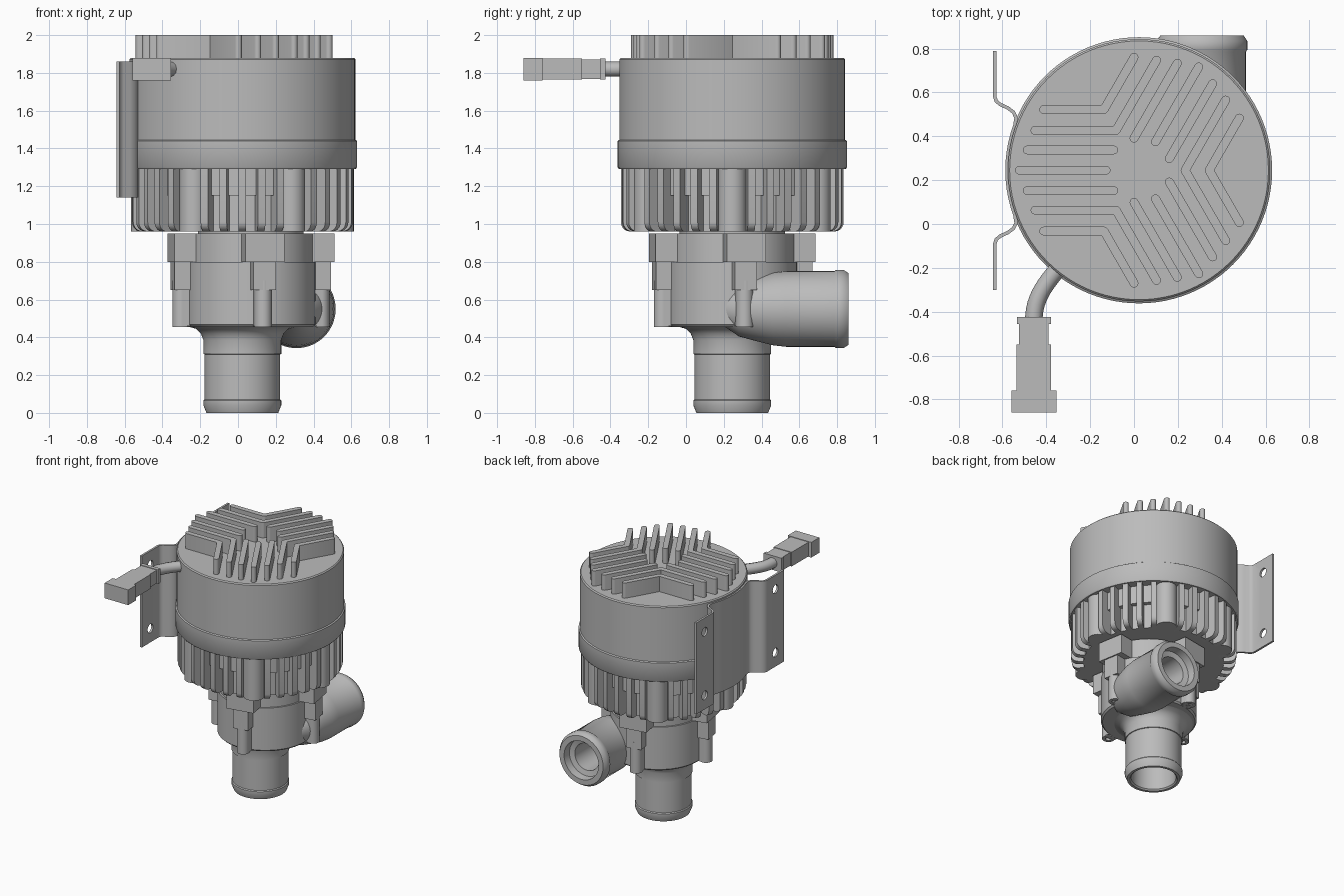
import bpy, bmesh
from math import sin, cos, pi, radians, atan2, hypot
from mathutils import Matrix, Vector

if "Cube" in bpy.data.objects:
    bpy.data.objects.remove(bpy.data.objects["Cube"], do_unlink=True)

grey = bpy.data.materials.new("Plain grey")
grey.use_nodes = True
GREY = (0.5, 0.5, 0.5, 1)
grey.diffuse_color = GREY
grey.node_tree.nodes["Principled BSDF"].inputs["Base Color"].default_value = GREY

AXIS = Vector((0.023, 0.245, 0))    # motor axis
PUMP = Vector((0.068, 0.245, 0))    # pump chamber axis


def finish(name, bm, place=None):
    bmesh.ops.remove_doubles(bm, verts=bm.verts, dist=1e-5)
    bmesh.ops.recalc_face_normals(bm, faces=bm.faces)
    if place is not None:
        bm.transform(place)
    mesh = bpy.data.meshes.new(name)
    bm.to_mesh(mesh)
    bm.free()
    mesh.materials.append(grey)
    obj = bpy.data.objects.new(name, mesh)
    bpy.context.collection.objects.link(obj)
    smooth(obj)
    return obj


def smooth(obj):
    bpy.ops.object.select_all(action="DESELECT")
    obj.select_set(True)
    bpy.context.view_layer.objects.active = obj
    bpy.ops.object.shade_smooth_by_angle(angle=radians(35))


def add_lathe(bm, profile, place=Matrix(), steps=64):
    """Revolve (radius, height) points about z."""
    rings = [[bm.verts.new(place @ Vector((r * cos(2 * pi * i / steps),
                                           r * sin(2 * pi * i / steps), z)))
              for i in range(steps)] if r > 0 else [bm.verts.new(place @ Vector((0, 0, z)))]
             for r, z in profile]
    for a, b in zip(rings, rings[1:]):
        for i in range(steps):
            j = (i + 1) % steps
            quad = [a[i % len(a)], a[j % len(a)], b[j % len(b)], b[i % len(b)]]
            bm.faces.new(list(dict.fromkeys(quad)))


def add_prism(bm, outline, low, high, place=Matrix()):
    """Extrude a 2D outline along z."""
    a = [bm.verts.new(place @ Vector((x, y, low))) for x, y in outline]
    b = [bm.verts.new(place @ Vector((x, y, high))) for x, y in outline]
    bm.faces.new(a[::-1])
    bm.faces.new(b)
    for i in range(len(a)):
        j = (i + 1) % len(a)
        bm.faces.new([a[i], a[j], b[j], b[i]])


def box_outline(x0, x1, y0, y1):
    return [(x0, y0), (x1, y0), (x1, y1), (x0, y1)]


def turn(deg):
    return Matrix.Rotation(radians(deg), 4, "Z")


def lathe(name, profile, place, steps=64):
    bm = bmesh.new()
    add_lathe(bm, profile, steps=steps)
    return finish(name, bm, place)


at_axis = Matrix.Translation(AXIS)
at_pump = Matrix.Translation(PUMP)

# Motor housing with its collar
lathe("motor_housing", [(0, 1.29), (0.6, 1.29), (0.607, 1.3), (0.607, 1.44), (0.598, 1.446),
                        (0.598, 1.872), (0.59, 1.88), (0, 1.88)], at_axis, 96)

# Lower core with a step under the collar
lathe("lower_core", [(0, 0.96), (0.5, 0.96), (0.5, 1.15), (0.535, 1.15),
                     (0.535, 1.3), (0, 1.3)], at_axis, 96)

# Vertical cooling ribs with rounded lower corners, and round screw bosses
bm = bmesh.new()
corner = [(0.54 + 0.05 * cos(t), 1.01 + 0.05 * sin(t))
          for t in [-pi / 2 + pi / 2 * i / 5 for i in range(6)]]
rib = [(0.45, 0.96)] + corner + [(0.59, 1.3), (0.45, 1.3)]
upright = Matrix.Rotation(pi / 2, 4, "X")
for k in range(36):
    if k % 6 != 0:
        add_prism(bm, rib, -0.02, 0.02, turn(k * 10) @ upright)
finish("cooling_ribs", bm, at_axis)
bm = bmesh.new()
for k in range(6):
    add_lathe(bm, [(0, 0.96), (0.075, 0.96), (0.075, 1.3), (0, 1.3)],
              turn(k * 60) @ Matrix.Translation((0.515, 0, 0)), 24)
finish("motor_screw_bosses", bm, at_axis)

# Top fins: three groups of straight fins, joined by chevrons between groups
bm = bmesh.new()


def add_fin(path, place, w=0.02):
    for (x0, y0), (x1, y1) in zip(path, path[1:]):
        a = atan2(y1 - y0, x1 - x0)
        arc = [a + pi / 2 + pi * i / 6 for i in range(7)]
        outline = [(x0 + w * cos(t), y0 + w * sin(t)) for t in arc]
        outline += [(x1 - w * cos(t), y1 - w * sin(t)) for t in arc]
        add_prism(bm, outline, 1.87, 2.0, place)


for k in range(3):
    group = turn(60 + 120 * k)
    add_fin([(0.15, 0), (0.545, 0)], group)
    for side in (-1, 1):
        add_fin([(0.115, side * 0.093), (0.51, side * 0.093)], group)
    for apex, end in ((0.32, 0.435), (0.21, 0.475)):
        c, s = apex * cos(pi / 3), apex * sin(pi / 3)
        far = hypot(end, s)
        t = pi / 3 - atan2(s, end)
        arm = far * cos(t), far * sin(t)
        add_fin([(arm[0], -arm[1]), (apex, 0), arm], turn(120 * k))
finish("top_fins", bm, at_axis)

# Joining flange with four ears
bm = bmesh.new()
add_lathe(bm, [(0, 0.79), (0.33, 0.79), (0.33, 0.95), (0.28, 0.95), (0.28, 0.97), (0, 0.97)])
for k in range(4):
    add_prism(bm, box_outline(0.1, 0.43, -0.105, 0.105), 0.8, 0.95, turn(10 + 90 * k))
finish("joining_flange", bm, at_pump)

# Pump chamber and its screw bosses
lathe("pump_chamber", [(0, 0.455), (0.33, 0.455), (0.342, 0.467), (0.342, 0.8), (0, 0.8)], at_pump)
bm = bmesh.new()
for k in range(4):
    place = turn(10 + 90 * k)
    add_lathe(bm, [(0, 0.52), (0.022, 0.52), (0.022, 0.455), (0.046, 0.455), (0.046, 0.7), (0, 0.7)],
              place @ Matrix.Translation((0.375, 0, 0)), 24)
    add_prism(bm, box_outline(0.28, 0.375, -0.046, 0.046), 0.46, 0.7, place)
    add_prism(bm, box_outline(0.28, 0.42, -0.06, 0.06), 0.65, 0.8, place)
finish("pump_screw_bosses", bm, at_pump)

# Inlet pipe, open at the bottom
lathe("inlet_pipe", [(0, 0.4), (0.16, 0.4), (0.16, 0.01), (0.17, 0), (0.19, 0), (0.206, 0.04),
                     (0.206, 0.065), (0.2, 0.072), (0.2, 0.31), (0.206, 0.312), (0.206, 0.385),
                     (0.22, 0.42), (0.245, 0.445), (0.29, 0.458), (0, 0.458)], at_axis)

# Outlet pipe pointing backwards, with a stepped bore
backwards = Matrix.Translation((0.31, 0, 0.55)) @ Matrix.Rotation(-pi / 2, 4, "X")
lathe("outlet_pipe", [(0, 0.18), (0.09, 0.2), (0.145, 0.28), (0.172, 0.38), (0.192, 0.46),
                      (0.2, 0.53), (0.2, 0.785), (0.207, 0.795), (0.207, 0.835), (0.19, 0.86),
                      (0.15, 0.86), (0.145, 0.8), (0.105, 0.79), (0.1, 0.5), (0, 0.5)], backwards)

# Mounting bracket: a bent strip hugging the housing, with two holes in each wing
half = [(-0.635, 0.545), (-0.635, 0.335), (-0.628, 0.315), (-0.61, 0.3), (-0.575, 0.284),
        (-0.55, 0.265), (-0.538, 0.24)]
hug = [(AXIS.x - 0.602 * cos(t), 0.602 * sin(t)) for t in [radians(20 - 4 * i) for i in range(11)]]
path = half + hug + [(x, -y) for x, y in reversed(half)]
bm = bmesh.new()
low = [bm.verts.new((x, y + AXIS.y, 1.14)) for x, y in path]
high = [bm.verts.new((x, y + AXIS.y, 1.86)) for x, y in path]
for i in range(len(path) - 1):
    bm.faces.new([low[i], low[i + 1], high[i + 1], high[i]])
bracket = finish("mounting_bracket", bm)
thick = bracket.modifiers.new("Thickness", "SOLIDIFY")
thick.thickness, thick.offset = 0.016, 0
bm = bmesh.new()
for y in (-0.44, 0.44):
    for z in (1.25, 1.75):
        add_lathe(bm, [(0, -0.1), (0.034, -0.1), (0.034, 0.1), (0, 0.1)],
                  Matrix.Translation((-0.635, AXIS.y + y, z)) @ Matrix.Rotation(pi / 2, 4, "Y"), 24)
cutter = finish("hole_cutter", bm)
cutter.hide_render = True
holes = bracket.modifiers.new("Holes", "BOOLEAN")
holes.operation, holes.solver, holes.object = "DIFFERENCE", "EXACT", cutter
bpy.context.view_layer.objects.active = bracket
for mod in ("Thickness", "Holes"):
    bpy.ops.object.modifier_apply(modifier=mod)
bpy.data.objects.remove(cutter, do_unlink=True)
smooth(bracket)

# Cable leaving the housing
curve = bpy.data.curves.new("cable", "CURVE")
curve.dimensions, curve.bevel_depth, curve.bevel_resolution = "3D", 0.04, 4
curve.use_fill_caps = True
spline = curve.splines.new("BEZIER")
spline.bezier_points.add(1)
for p, co, handle in zip(spline.bezier_points, [(-0.3, -0.15), (-0.457, -0.44)],
                         [(-0.1, -0.115), (0, -0.11)]):
    c, h = Vector((*co, 1.82)), Vector((*handle, 0))
    p.co = c
    p.handle_left, p.handle_right = (c - h, c + h)
curve.materials.append(grey)
bpy.context.collection.objects.link(bpy.data.objects.new("cable", curve))

# Plug on the cable: end block, body, neck and collar
bm = bmesh.new()
for width, y0, y1, height in ((0.205, -0.86, -0.76, 0.12), (0.157, -0.765, -0.55, 0.112),
                              (0.135, -0.555, -0.45, 0.104), (0.155, -0.455, -0.425, 0.112)):
    add_prism(bm, box_outline(-0.457 - width / 2, -0.457 + width / 2, y0, y1),
              1.82 - height / 2, 1.82 + height / 2)
finish("cable_plug", bm)
